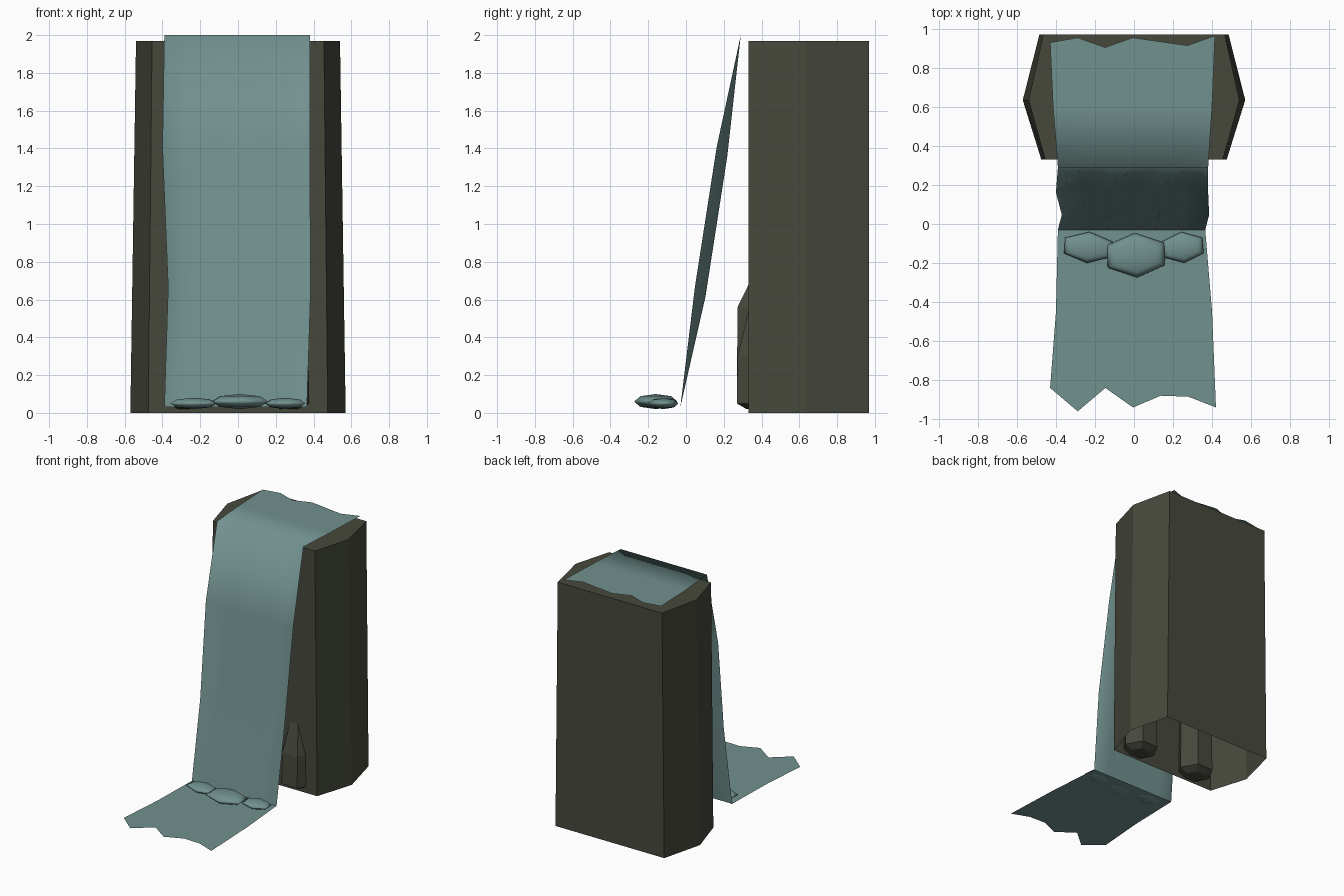
import bpy, math

if "Cube" in bpy.data.objects:
    bpy.data.objects.remove(bpy.data.objects["Cube"])


def material(name, rgb):
    m = bpy.data.materials.new(name)
    m.diffuse_color = (*rgb, 1)
    m.use_nodes = True
    m.node_tree.nodes["Principled BSDF"].inputs["Base Color"].default_value = m.diffuse_color
    return m


ROCK = material("dark rock", (0.062, 0.066, 0.046))
WATER = material("teal water", (0.165, 0.285, 0.275))


def add_mesh(name, verts, faces, mat, smooth=False):
    me = bpy.data.meshes.new(name)
    me.from_pydata(verts, [], faces)
    me.materials.append(mat)
    for p in me.polygons:
        p.use_smooth = smooth
    ob = bpy.data.objects.new(name, me)
    bpy.context.collection.objects.link(ob)
    return ob


def loft(name, rings, mat, cap_bottom=True):
    n = len(rings[0])
    verts = [v for r in rings for v in r]
    faces = [(k * n + i, k * n + (i + 1) % n, (k + 1) * n + (i + 1) % n, (k + 1) * n + i)
             for k in range(len(rings) - 1) for i in range(n)]
    faces.append(tuple(range(len(verts) - n, len(verts))))
    if cap_bottom:
        faces.append(tuple(reversed(range(n))))
    return add_mesh(name, verts, faces, mat)


def sheet(name, rows, mat):
    n = len(rows[0])
    verts = [v for r in rows for v in r]
    faces = [(k * n + i, k * n + i + 1, (k + 1) * n + i + 1, (k + 1) * n + i)
             for k in range(len(rows) - 1) for i in range(n - 1)]
    return add_mesh(name, verts, faces, mat, True)


# cliff: tapered hexagonal column, open underneath
def hexagon(side, corner, z):
    return [(-corner, 0.33, z), (corner, 0.33, z), (side, 0.635, z),
            (corner + 0.01, 0.97, z), (-corner - 0.01, 0.97, z), (-side, 0.635, z)]


loft("cliff", [hexagon(0.57, 0.475, 0), hexagon(0.54, 0.455, 1.97)], ROCK, False)

# boulders leaning on the foot of the cliff
for name, cx, top, zs in (("boulder_left", -0.27, 0.72, 0.56), ("boulder_right", 0.27, 0.62, 0.3)):
    rings = []
    for r, z in ((0.08, 0.02), (0.14, 0.05), (0.135, zs), (0.045, top)):
        rings.append([(cx + r * math.cos(i * math.pi / 3), 0.39 + r * math.sin(i * math.pi / 3), z)
                      for i in range(6)])
    loft(name, rings, ROCK)


# water: sheet running over the top, down the front
def columns(left, right, n=7):
    return [left + (right - left) * i / (n - 1) for i in range(n)]


back_y = (0.93, 0.955, 0.905, 0.955, 0.935, 0.915, 0.965)
front_y = (-0.84, -0.96, -0.84, -0.94, -0.88, -0.885, -0.94)
rows = [[(x, y, 2.0) for x, y in zip(columns(-0.43, 0.415), back_y)],
        [(x, 0.6, 2.0) for x in columns(-0.415, 0.40)],
        [(x, 0.29, 2.0) for x in columns(-0.39, 0.38)]]
for z, y, left, right in ((1.38, 0.19, -0.4, 0.38), (0.64, 0.075, -0.37, 0.385)):
    rows.append([(x, y - 0.028 * (-1) ** i, z + 0.025 * (-1) ** i)
                 for i, x in enumerate(columns(left, right))])
rows.append([(x, -0.03, 0.03) for x in columns(-0.39, 0.365)])
# faces run downstream, so reverse each row order to point outward
sheet("waterfall", [r[::-1] for r in rows], WATER)

# pool sheet with ragged front edge
pool = [[(x, -0.03, 0.03) for x in columns(-0.39, 0.365)],
        [(x, -0.45, 0.03) for x in columns(-0.4, 0.4)],
        [(x, y, 0.03) for x, y in zip(columns(-0.43, 0.42), front_y)]]
sheet("pool", [r[::-1] for r in pool], WATER)

# foam lumps where the water lands
for name, x, y, rx, ry, top, turn in (("foam_left", -0.235, -0.12, 0.14, 0.08, 0.08, -0.08),
                                      ("foam_centre", 0.01, -0.16, 0.17, 0.115, 0.10, 0.05),
                                      ("foam_right", 0.25, -0.12, 0.12, 0.08, 0.08, 0.1)):
    h = (top - 0.02) / 2
    bpy.ops.mesh.primitive_uv_sphere_add(segments=6, ring_count=4, radius=1,
                                         location=(x, y, 0.02 + h), rotation=(0, 0, turn))
    ob = bpy.context.object
    ob.name = name
    ob.scale = (rx, ry, h)
    ob.data.materials.append(WATER)
    bpy.ops.object.shade_smooth()
